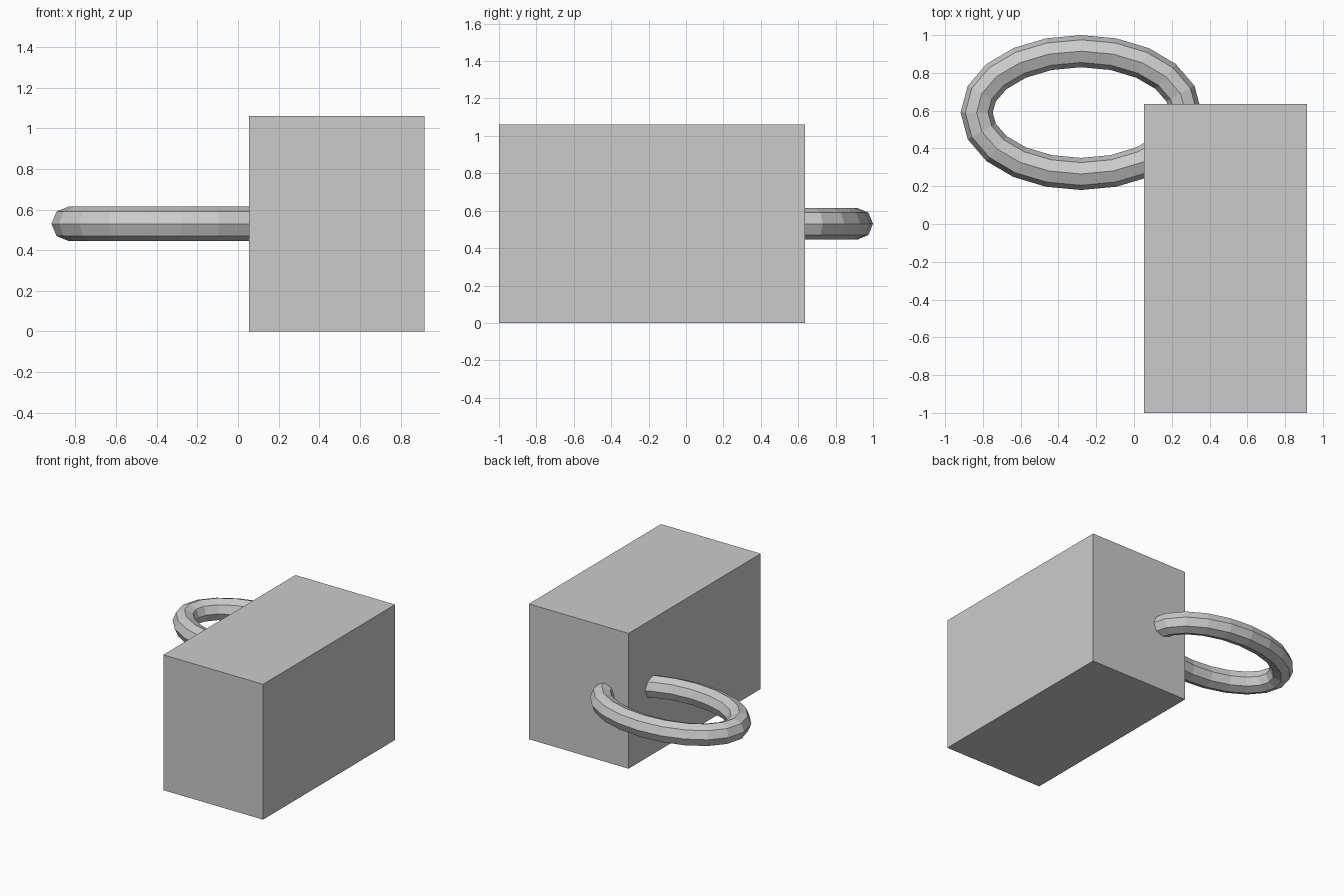
import bpy
from math import sin, cos, tau
from mathutils import Vector

if "Cube" in bpy.data.objects:
    bpy.data.objects.remove(bpy.data.objects["Cube"])


def make_object(name, verts, faces):
    mesh = bpy.data.meshes.new(name)
    mesh.from_pydata(verts, [], faces)
    mesh.update()
    obj = bpy.data.objects.new(name, mesh)
    bpy.context.collection.objects.link(obj)
    return obj


def oval_ring(name, center, a, b, tube, segments, sides):
    """Round tube of constant thickness swept along a flat ellipse."""
    verts, faces = [], []
    for i in range(segments):
        t = tau * i / segments
        point = Vector((a * cos(t), b * sin(t), 0))
        outward = Vector((b * cos(t), a * sin(t), 0)).normalized()
        for j in range(sides):
            s = tau * j / sides
            verts.append(Vector(center) + point
                         + outward * tube * cos(s) + Vector((0, 0, tube * sin(s))))
            ni, nj = (i + 1) % segments, (j + 1) % sides
            faces.append((i * sides + j, ni * sides + j,
                          ni * sides + nj, i * sides + nj))
    return make_object(name, verts, faces)


# Solid block
x0, x1, y0, y1, height = 0.053, 0.917, -1.0, 0.635, 1.06
bpy.ops.mesh.primitive_cube_add(size=1, location=((x0 + x1) / 2, (y0 + y1) / 2, height / 2))
block = bpy.context.object
block.name = "block"
block.scale = (x1 - x0, y1 - y0, height)

# Oval ring passing through the block's back left corner
oval_ring("oval_ring", (-0.28, 0.59, 0.53), 0.553, 0.325, 0.085, 20, 8)
